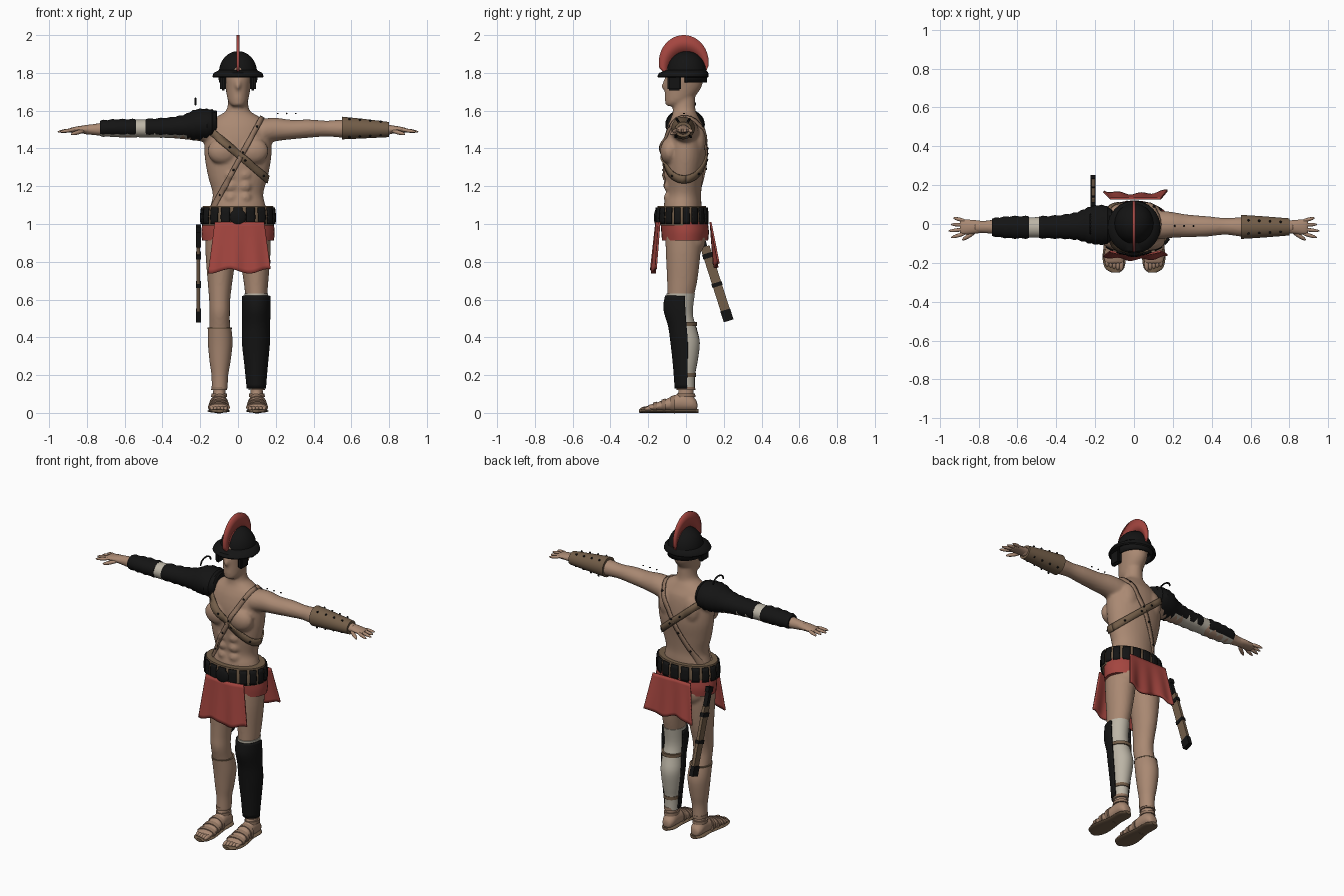
import bpy, bmesh
from math import sin, cos, pi, tau, radians
from mathutils import Vector, Matrix
from mathutils.bvhtree import BVHTree

cube = bpy.data.objects.get("Cube")
if cube:
    bpy.data.objects.remove(cube, do_unlink=True)


def material(name, *rgb):
    m = bpy.data.materials.new(name)
    m.use_nodes = True
    m.diffuse_color = (*rgb, 1)
    m.node_tree.nodes["Principled BSDF"].inputs["Base Color"].default_value = (*rgb, 1)
    return m


skin = material("skin", .40, .25, .17)
red = material("red cloth", .37, .06, .05)
black = material("black metal", .007, .007, .007)
leather = material("brown leather", .17, .11, .065)
linen = material("pale linen", .50, .46, .38)
tan = material("tan leather", .29, .18, .12)


def smooth(secs, k):
    """Catmull-Rom interpolation between cross-sections."""
    out = []
    for i in range(len(secs) - 1):
        quad = (secs[max(i - 1, 0)], secs[i], secs[i + 1], secs[min(i + 2, len(secs) - 1)])
        for j in range(k):
            t = j / k
            out.append(tuple(.5 * (2*b + (c - a)*t + (2*a - 5*b + 4*c - d)*t*t + (3*b - a - 3*c + d)*t**3)
                             for a, b, c, d in zip(*quad)))
    return out + [secs[-1]]


def sheet(bm, rows, wrap=False, cap=False):
    vs = [[bm.verts.new(p) for p in row] for row in rows]
    n = len(vs[0])
    for r, q in zip(vs, vs[1:]):
        for i in range(n if wrap else n - 1):
            j = (i + 1) % n
            bm.faces.new((r[i], r[j], q[j], q[i]))
    if cap:
        bm.faces.new(vs[0][::-1])
        bm.faces.new(vs[-1])


def loft(bm, axis, secs, side=1, arc=None, n=32, fine=4):
    """Sections are (position, centre a, centre b, radius a, radius b)."""
    a0, a1 = arc or (0, tau)
    rows = []
    for p, a, b, ra, rb in smooth(secs, fine):
        row = []
        for i in range(n + (1 if arc else 0)):
            t = a0 + (a1 - a0) * i / n
            u, v = a + ra * cos(t), b + rb * sin(t)
            x, y, z = {"x": (p, u, v), "y": (u, p, v), "z": (u, v, p)}[axis]
            row.append((x * side, y, z))
        rows.append(row)
    sheet(bm, rows, not arc, not arc)


def ball(bm, c, r, rot=None):
    bmesh.ops.create_uvsphere(bm, u_segments=16, v_segments=10, radius=1,
                              matrix=Matrix.LocRotScale(Vector(c), rot, Vector(r)))


def limb(bm, p, q, r):
    p, q = Vector(p), Vector(q)
    ball(bm, (p + q) / 2, (r, r, (q - p).length / 2), (q - p).to_track_quat("Z", "Y"))


def box(bm, c, size, rot=None):
    bmesh.ops.create_cube(bm, size=1, matrix=Matrix.LocRotScale(Vector(c), rot, Vector(size)))


def finish(bm, name, *mats, thick=0, rule=None, angle=40):
    bmesh.ops.recalc_face_normals(bm, faces=bm.faces)
    me = bpy.data.meshes.new(name)
    for m in mats:
        me.materials.append(m)
    for f in bm.faces:
        f.smooth = True
        if rule:
            f.material_index = int(rule(f))
    bm.to_mesh(me)
    bm.free()
    me.set_sharp_from_angle(angle=radians(angle))
    ob = bpy.data.objects.new(name, me)
    bpy.context.collection.objects.link(ob)
    if thick:
        mod = ob.modifiers.new("thickness", "SOLIDIFY")
        mod.thickness, mod.offset = thick, 0
    return ob


def part(name, mats, axis, secs, thick=0, rule=None, **kw):
    bm = bmesh.new()
    loft(bm, axis, secs, **kw)
    return finish(bm, name, *mats, thick=thick, rule=rule)


# Torso with chest, belly and back muscles
body = bmesh.new()
loft(body, "z", [(.90, 0, -.015, .15, .09), (1.02, 0, -.018, .165, .10), (1.10, 0, -.018, .145, .10),
                 (1.16, 0, -.012, .134, .092), (1.25, 0, -.01, .158, .10), (1.35, 0, -.005, .176, .11),
                 (1.44, 0, -.005, .178, .11), (1.51, 0, -.003, .165, .098), (1.55, 0, -.005, .14, .08),
                 (1.575, 0, -.006, .10, .068), (1.605, 0, -.01, .06, .06), (1.68, 0, -.01, .05, .058)])
for s in (-1, 1):
    ball(body, (s * .08, -.087, 1.385), (.082, .05, .07))
    ball(body, (s * .08, .06, 1.44), (.06, .045, .09))
    for z in (1.14, 1.20, 1.26):
        ball(body, (s * .036, -.09, z), (.036, .028, .032))
torso_surface = BVHTree.FromBMesh(body)

# Limbs and head, fused with the torso into one skin
leg = [(.98, .085, -.015, .085, .095), (.85, .09, -.015, .082, .092), (.70, .095, -.02, .066, .08),
       (.60, .097, -.03, .056, .068), (.53, .097, -.033, .054, .064), (.45, .097, -.015, .055, .062),
       (.37, .094, .003, .059, .064), (.27, .095, .003, .049, .052), (.17, .097, 0, .035, .04),
       (.05, .1, 0, .034, .042)]
arm = [(.13, -.005, 1.49, .075, .068), (.20, -.005, 1.50, .066, .062), (.28, -.01, 1.50, .058, .052),
       (.38, -.012, 1.505, .052, .048), (.47, -.012, 1.505, .043, .042), (.56, -.015, 1.505, .05, .048),
       (.66, -.015, 1.503, .045, .043), (.76, -.015, 1.50, .033, .03), (.82, -.015, 1.50, .031, .024)]
foot = [(.06, .098, .035, .025, .025), (.03, .098, .05, .04, .042), (-.03, .098, .055, .042, .048),
        (-.10, .1, .042, .048, .034), (-.17, .102, .03, .054, .02), (-.205, .1, .026, .05, .015)]
for s in (-1, 1):
    loft(body, "z", leg, s)
    loft(body, "x", arm, s)
    loft(body, "y", foot, s)
    ball(body, (s * .08, .03, .92), (.075, .075, .09))
loft(body, "z", [(1.625, 0, -.075, .03, .03), (1.65, 0, -.045, .052, .066), (1.72, 0, -.016, .066, .096),
                 (1.78, 0, -.01, .075, .10), (1.85, 0, 0, .07, .09), (1.89, 0, 0, .03, .04)])
limb(body, (0, -.095, 1.78), (0, -.122, 1.71), .016)
ball(body, (0, -.10, 1.668), (.026, .014, .012))
skin_body = finish(body, "body", skin)
remesh = skin_body.modifiers.new("fuse", "REMESH")
remesh.mode, remesh.voxel_size, remesh.use_smooth_shade = "VOXEL", .009, True
relax = skin_body.modifiers.new("relax", "SMOOTH")
relax.factor, relax.iterations = .5, 4

# Hands, toes and sandals
for s, side in ((1, "left"), (-1, "right")):
    bm = bmesh.new()
    loft(bm, "x", [(.78, -.015, 1.5, .03, .024), (.83, -.015, 1.5, .036, .02),
                   (.88, -.016, 1.497, .038, .014), (.895, -.016, 1.496, .03, .008)], s, n=16)
    for i in range(4):
        y = .014 - .02 * i
        limb(bm, (s * .86, y, 1.5), (s * (.955 - .012 * abs(i - 2)), y * 1.7 + .008, 1.488), .0095)
    limb(bm, (s * .81, -.035, 1.495), (s * .885, -.083, 1.475), .011)
    finish(bm, side + "_hand", skin)

    bm = bmesh.new()
    for i in range(5):
        limb(bm, (s * (.064 + .018 * i), -.17, .026), (s * (.066 + .018 * i), -.243 + .006 * i, .02), .0125)
    finish(bm, side + "_toes", skin)

    part(side + "_sole", [leather], "y", [(.066, .098, .01, .02, .01), (.03, .098, .01, .044, .01),
         (-.05, .099, .01, .044, .01), (-.16, .102, .01, .06, .01), (-.225, .1, .01, .05, .01),
         (-.25, .095, .01, .02, .009)], side=s)
    for i, (y, z, rx, rz) in enumerate([(-.165, .03, .058, .026), (-.12, .038, .055, .034),
                                        (-.07, .046, .051, .045)]):
        part(f"{side}_sandal_strap_{i}", [tan], "y",
             [(y - .011, .101, z, rx, rz - .003), (y + .011, .101, z, rx, rz + .004)], side=s, fine=1)
    for i in range(2):
        z = .085 + .035 * i
        part(f"{side}_ankle_strap_{i}", [tan], "z",
             [(z, .1, 0, .042, .05), (z + .018, .1, 0, .041, .048)], side=s, fine=1)

# Right shin wrap with a leather tie
part("right_shin_wrap", [skin], "z", [(.13, .097, 0, .042, .047), (.20, .096, 0, .044, .048),
     (.27, .095, .003, .055, .058), (.37, .094, .003, .065, .07), (.45, .097, -.012, .062, .068)], side=-1)
part("right_wrap_tie", [leather], "z", [(.445, .097, -.012, .064, .07), (.452, .097, -.012, .064, .07)],
     side=-1, fine=1)

# Left leg padding, greave and straps
part("left_leg_padding", [linen], "z", [(.12, .097, 0, .041, .046), (.20, .096, 0, .043, .047),
     (.27, .095, .003, .054, .057), (.37, .094, .004, .064, .069), (.45, .097, -.012, .06, .066),
     (.53, .097, -.033, .059, .069), (.632, .097, -.028, .063, .075)])
part("left_greave", [black], "z", [(.13, .097, 0, .046, .055), (.25, .096, .003, .057, .067),
     (.37, .095, .003, .069, .08), (.46, .096, -.004, .069, .086), (.55, .096, -.012, .071, .103),
     (.62, .096, -.012, .071, .094)], arc=(pi - .08, tau + .08), thick=.01)
for z, y, rx, ry in ((.19, 0, .047, .052), (.46, -.013, .066, .072)):
    part("left_greave_strap", [leather], "z", [(z, .096, y, rx, ry), (z + .02, .096, y, rx, ry)], fine=1)

# Armoured right sleeve over linen padding
part("right_arm_padding", [linen], "x", [(-.14, -.005, 1.51, .07, .068), (-.28, -.01, 1.508, .06, .055),
     (-.50, -.017, 1.506, .052, .047), (-.64, -.017, 1.506, .05, .046), (-.72, -.017, 1.505, .04, .038)])


def underside(f):
    return f.normal.z < -.7 and f.calc_center_median().x < -.27


def ribbed(name, secs):
    ribs = [(p, a, b, ra + .005 * (i % 2), rb + .005 * (i % 2))
            for i, (p, a, b, ra, rb) in enumerate(smooth(secs, 4))]
    part(name, [black, linen], "x", ribs, rule=underside, fine=1)


ribbed("right_shoulder_and_sleeve", [(-.11, -.005, 1.53, .07, .065), (-.15, -.005, 1.527, .098, .078),
       (-.22, -.005, 1.525, .094, .08), (-.29, -.01, 1.515, .07, .06), (-.38, -.015, 1.51, .058, .05),
       (-.49, -.017, 1.508, .054, .046)])
ribbed("right_forearm_guard", [(-.54, -.017, 1.508, .055, .045), (-.64, -.017, 1.508, .054, .044),
       (-.73, -.017, 1.506, .044, .04)])
bm = bmesh.new()
hook = [Vector((-.225, .05 * cos(pi * i / 8), 1.63 + .035 * sin(pi * i / 8))) for i in range(9)]
for p, q in zip(hook, hook[1:]):
    limb(bm, p + (p - q) * .3, q + (q - p) * .3, .005)
finish(bm, "shoulder_hook", black)

# Left bracer and studs
part("left_bracer", [leather], "x", [(.55, -.015, 1.508, .062, .06), (.66, -.015, 1.505, .055, .052),
     (.80, -.015, 1.5, .044, .04)])
studs = bmesh.new()
for i in range(4):
    r = .061 - .005 * i
    for t in (-2.4, -.6, .6, 2.4):
        ball(studs, (.59 + .055 * i, -.015 + r * sin(t), 1.505 + r * cos(t)), (.006,) * 3)
for i in range(3):
    ball(studs, (.21 + .048 * i, -.01, 1.585), (.005, .005, .004))


# Straps wrapped around the torso
def strap(name, mat, height, slope, width):
    centre, u, v = Vector((0, 0, height)), Vector((1, 0, slope)).normalized(), Vector((0, 1, 0))
    edge, rows = u.cross(v) * width / 2, []
    for i in range(65):
        d = u * cos(tau * i / 64) + v * sin(tau * i / 64)
        row = []
        for k in (-1, 0, 1):
            start = centre + edge * k + d
            hit = torso_surface.ray_cast(start, -d)[0]
            row.append((hit or start - d * .85) + d * .005)
        rows.append(row)
        if i % 8 == 4:
            ball(studs, row[1] + d * .006, (.006,) * 3)
    bm = bmesh.new()
    sheet(bm, rows)
    finish(bm, name, mat, thick=.01)


strap("wide_chest_strap", leather, 1.37, -.85, .038)
strap("narrow_chest_strap", tan, 1.33, 1.85, .026)
finish(studs, "studs", black)

# Belt with black plates and buckle
part("loin_band", [red], "z", [(.912, 0, -.005, .19, .122), (.96, 0, -.005, .194, .126),
     (1.01, 0, -.01, .188, .125)])
part("belt", [leather], "z", [(.992, 0, -.022, .19, .132), (1.04, 0, -.022, .194, .134),
     (1.096, 0, -.022, .186, .128)])
bm = bmesh.new()
for i in range(18):
    t = tau * (i + .5) / 18
    loft(bm, "z", [(1.0, 0, -.022, .195, .137), (1.04, 0, -.022, .198, .138), (1.088, 0, -.022, .192, .134)],
         arc=(t - .125, t + .125), n=4, fine=2)
finish(bm, "belt_plates", black, thick=.008)
bm = bmesh.new()
ball(bm, (0, -.155, 1.035), (.045, .015, .045))
finish(bm, "belt_buckle", black)

# Cloth flaps
for name, y0, s, drop in (("front_flap", -.158, -1, .26), ("back_flap", .13, 1, .23)):
    rows = []
    for j in range(13):
        v, row = j / 12, []
        for i in range(41):
            u = i / 20 - 1
            bend = .022 * v + s * .006 * v * sin(9 * u) + (.018 * u * u * v if s > 0 else -.018 * u * u)
            row.append((.008 + u * (.13 + .035 * v), y0 + s * bend,
                        1.01 - v * (drop + .012 * sin(5 * u))))
        rows.append(row)
    bm = bmesh.new()
    sheet(bm, rows)
    finish(bm, name, red, thick=.01)

# Sheathed sword on the right hip
tip, top = Vector((-.21, .225, .49)), Vector((-.21, .065, .99))
turn = (top - tip).to_track_quat("Z", "Y")
for name, mat, a, b, w in (("scabbard", leather, 0, .78, .05), ("scabbard_tip", black, -.005, .11, .054),
                           ("scabbard_low_band", black, .36, .40, .056),
                           ("scabbard_high_band", black, .66, .71, .056),
                           ("sword_grip", black, .78, .96, .026), ("sword_pommel", black, .94, 1, .044)):
    bm = bmesh.new()
    size = (.018 + (.008 if mat == black else 0), w, (b - a) * (top - tip).length)
    c, ax = tip.lerp(top, (a + b) / 2), (top - tip).normalized()
    across = ax.cross(Vector((1, 0, 0)))
    box(bm, c, size, Matrix((Vector((1, 0, 0)), -across, ax)).transposed().to_quaternion())
    finish(bm, name, mat)

# Helmet: dome, brim, neck guard, cheek plates and crest
dome = [(1.80 + .115 * sin(t), 0, .003, .1 * cos(t) + .001, .104 * cos(t) + .001)
        for t in [pi / 2 * i / 10 for i in range(11)]]
part("helmet_dome", [black], "z", dome, fine=1)
part("helmet_brim", [black], "z", [(1.815, 0, .002, .1, .104), (1.80, 0, -.012, .128, .13),
     (1.782, 0, -.016, .136, .136), (1.775, 0, -.016, .13, .13), (1.79, 0, 0, .095, .1)], fine=1)
part("neck_guard", [black], "z", [(1.80, 0, .003, .1, .104), (1.75, 0, .003, .096, .104)],
     arc=(-.1, pi + .1), thick=.01, fine=1)
bm = bmesh.new()
for s in (-1, 1):
    box(bm, (s * .079, -.062, 1.748), (.03, .072, .085))
bmesh.ops.bevel(bm, geom=bm.edges[:], offset=.008, segments=2, affect="EDGES")
finish(bm, "cheek_plates", black)
bm = bmesh.new()
fan = [-.12 + (pi + .32) * i / 32 for i in range(33)]
sheet(bm, [[(0, -.012 + .132 * cos(t), 1.855 + .145 * sin(t)) for t in fan],
           [(0, .1 * cos(t), 1.805 + .105 * sin(t)) for t in fan]])
finish(bm, "helmet_crest", red, thick=.016)
